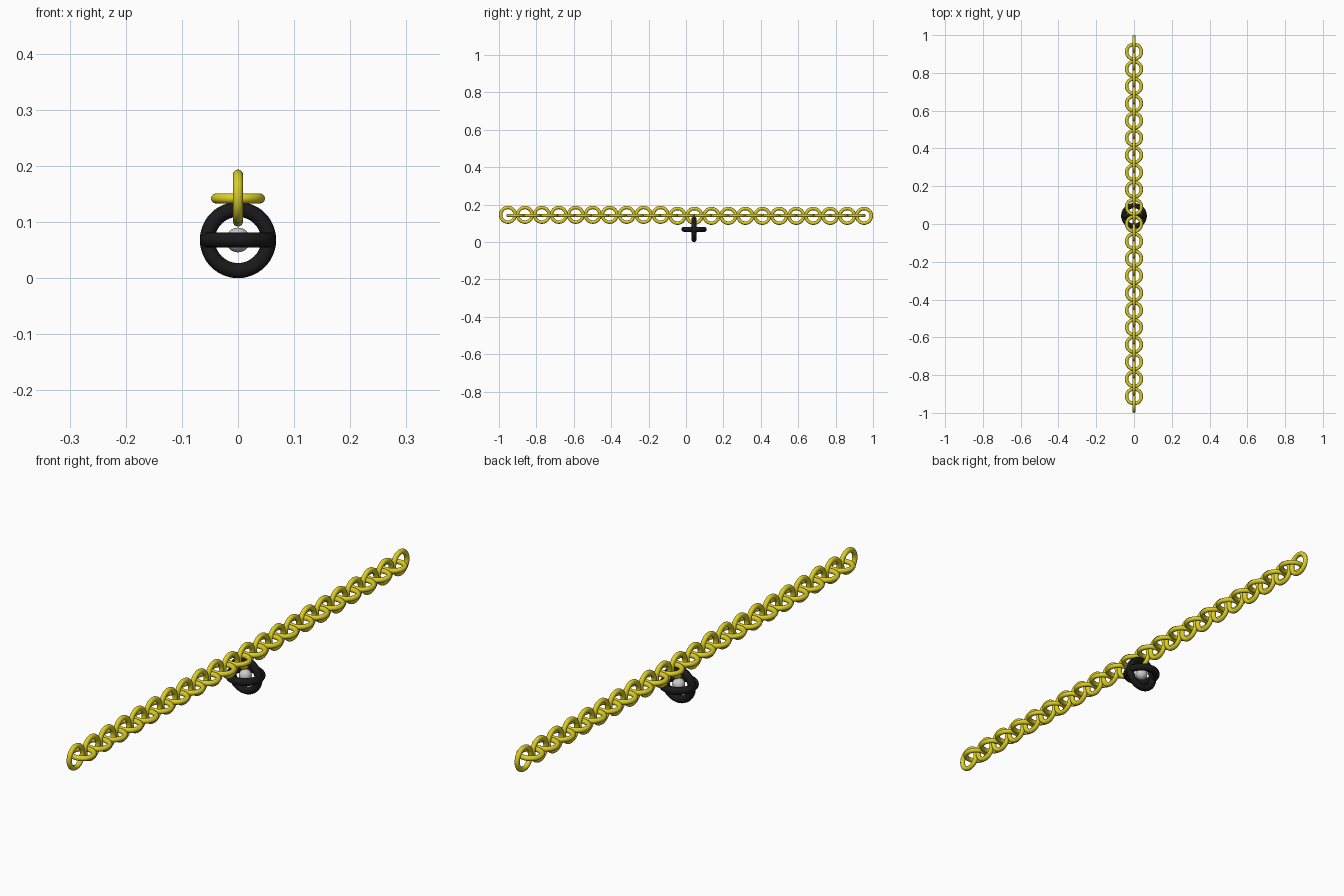
import bpy
from math import pi

if "Cube" in bpy.data.objects:
    bpy.data.objects.remove(bpy.data.objects["Cube"])


def material(name, color):
    mat = bpy.data.materials.new(name)
    mat.diffuse_color = color
    mat.use_nodes = True
    mat.node_tree.nodes["Principled BSDF"].inputs["Base Color"].default_value = mat.diffuse_color
    return mat


gold = material("gold", (0.72, 0.62, 0.02, 1))
black = material("black", (0.01, 0.01, 0.01, 1))


def ring(name, loc, rot, major, minor, mat):
    bpy.ops.mesh.primitive_torus_add(location=loc, rotation=rot,
                                     major_radius=major, minor_radius=minor,
                                     major_segments=48, minor_segments=16)
    obj = bpy.context.object
    obj.name = name
    obj.data.materials.append(mat)
    bpy.ops.object.shade_smooth()
    return obj


# Upright chain links; the front run sits slightly higher
UPRIGHT = 22
for i in range(UPRIGHT):
    y = -0.952 + i * 1.904 / (UPRIGHT - 1)
    z = 0.1455 if i < 10 else 0.140
    ring(f"upright_link_{i + 1}", (0, y, z), (0, pi / 2, 0), 0.039, 0.009, gold)

# Flat chain links threaded between them
FLAT = 21
for i in range(FLAT):
    y = -0.912 + i * 1.824 / (FLAT - 1)
    ring(f"flat_link_{i + 1}", (0, y, 0.142), (0, 0, 0), 0.039, 0.009, gold)

# Pendant: two crossed rings around a small ball
centre = (0, 0.043, 0.068)
ring("pendant_upright_ring", centre, (pi / 2, 0, 0), 0.0545, 0.0135, black)
ring("pendant_flat_ring", centre, (0, 0, 0), 0.0545, 0.0135, black)

bpy.ops.mesh.primitive_uv_sphere_add(segments=32, ring_count=16,
                                     radius=0.022, location=centre)
bpy.context.object.name = "pendant_ball"
bpy.ops.object.shade_smooth()
